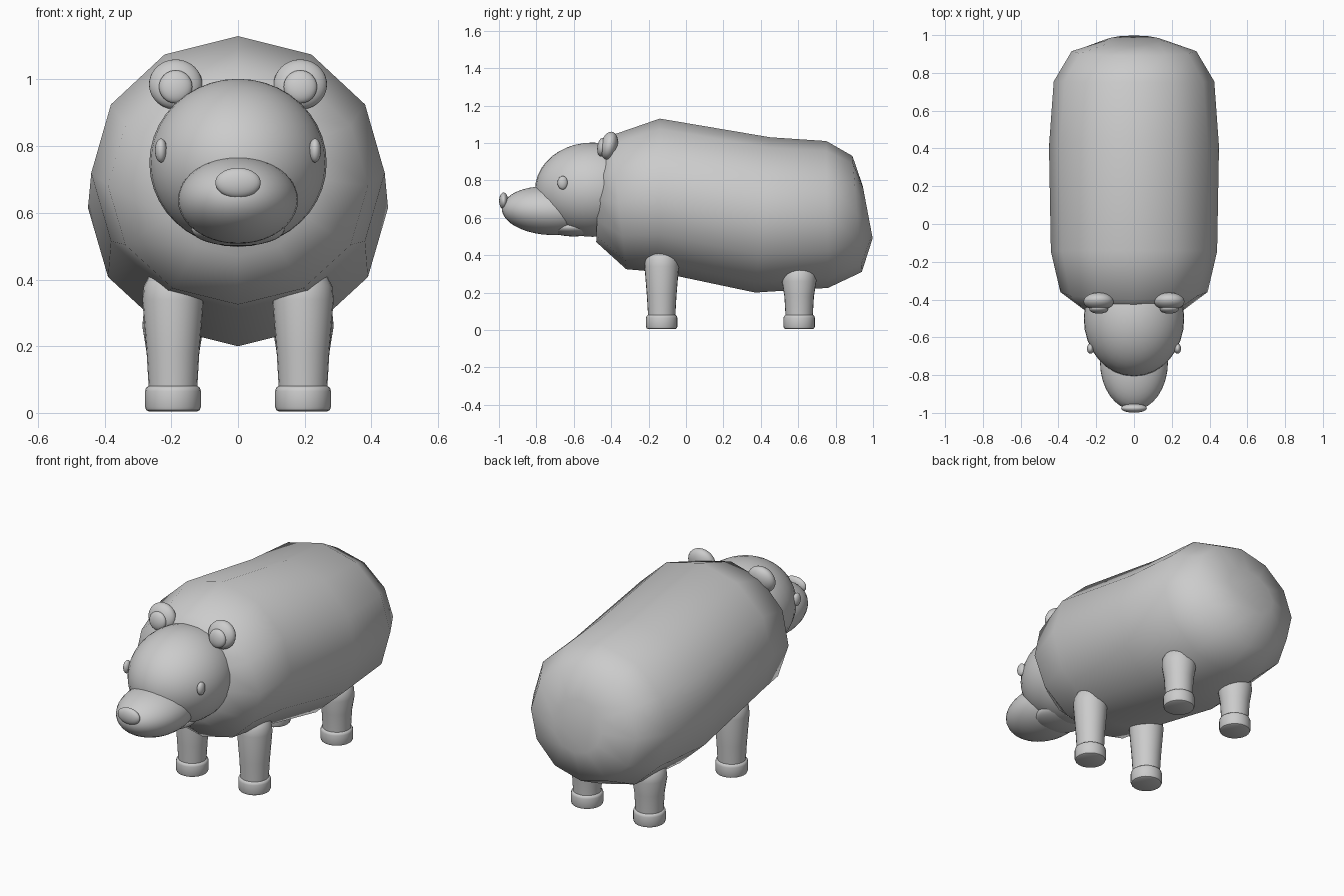
import bpy, bmesh, math
from mathutils import Matrix, Vector

cube = bpy.data.objects.get("Cube")
if cube:
    bpy.data.objects.remove(cube, do_unlink=True)

grey = bpy.data.materials.new("plain grey")
grey.use_nodes = True
grey.diffuse_color = (0.6, 0.6, 0.6, 1)
grey.node_tree.nodes["Principled BSDF"].inputs["Base Color"].default_value = (0.6, 0.6, 0.6, 1)


def finish(name, bm, angle=50):
    """Turn a bmesh into a smooth shaded grey object."""
    bmesh.ops.recalc_face_normals(bm, faces=bm.faces)
    mesh = bpy.data.meshes.new(name)
    bm.to_mesh(mesh)
    bm.free()
    obj = bpy.data.objects.new(name, mesh)
    bpy.context.collection.objects.link(obj)
    mesh.materials.append(grey)
    bpy.ops.object.select_all(action="DESELECT")
    obj.select_set(True)
    bpy.context.view_layer.objects.active = obj
    bpy.ops.object.shade_smooth_by_angle(angle=math.radians(angle))
    return obj


def loft(name, rings, angle=50):
    """Skin a list of equal-length point rings and cap both ends."""
    bm = bmesh.new()
    loops = [[bm.verts.new(p) for p in ring] for ring in rings]
    n = len(loops[0])
    for a, b in zip(loops, loops[1:]):
        for i in range(n):
            j = (i + 1) % n
            bm.faces.new((a[i], a[j], b[j], b[i]))
    bm.faces.new(loops[0])
    bm.faces.new(loops[-1])
    return finish(name, bm, angle)


def ellipsoid(name, centre, radii, tilt=0, segments=32, rows=20):
    bm = bmesh.new()
    bmesh.ops.create_uvsphere(bm, u_segments=segments, v_segments=rows, radius=1)
    bm.transform(Matrix.Translation(centre)
                 @ Matrix.Rotation(math.radians(tilt), 4, "X")
                 @ Matrix.Diagonal((*radii, 1)))
    return finish(name, bm)


def lathe(name, x, y, profile, sides=24):
    """Revolve (radius, height) pairs around a vertical axis."""
    rings = []
    for r, z in profile:
        rings.append([(x + r * math.cos(math.tau * i / sides),
                       y + r * math.sin(math.tau * i / sides), z)
                      for i in range(sides)])
    return loft(name, rings, 40)


# Body: twelve-sided rings given as top (y, z), bottom (y, z), half width
sections = [
    ((-0.465, 0.93), (-0.48, 0.47), 0.24),
    ((-0.40, 1.04), (-0.32, 0.325), 0.39),
    ((-0.14, 1.13), (-0.15, 0.31), 0.44),
    ((0.45, 1.03), (0.37, 0.20), 0.45),
    ((0.75, 1.01), (0.76, 0.225), 0.425),
    ((0.89, 0.93), (0.94, 0.31), 0.33),
    ((0.945, 0.77), (0.998, 0.49), 0.15),
]
rings = []
for top, bottom, width in sections:
    top, bottom = Vector((0, *top)), Vector((0, *bottom))
    mid, half = (top + bottom) / 2, (top - bottom) / 2
    rings.append([mid + half * math.cos(math.tau * i / 12)
                  + Vector((width * math.sin(math.tau * i / 12), 0, 0))
                  for i in range(12)])
loft("body", rings, 60)

# Head, muzzle, jaw and nose
ellipsoid("head", (0, -0.50, 0.75), (0.266, 0.307, 0.252))
ellipsoid("muzzle", (0, -0.73, 0.638), (0.18, 0.255, 0.13), tilt=-3)
ellipsoid("lower_jaw", (0, -0.60, 0.55), (0.14, 0.14, 0.05))
ellipsoid("nose", (0, -0.975, 0.69), (0.068, 0.024, 0.045))

for side, s in (("left", 1), ("right", -1)):
    # Eyes and ears
    ellipsoid(side + "_eye", (s * 0.231, -0.66, 0.787), (0.018, 0.027, 0.036))
    ellipsoid(side + "_ear", (s * 0.187, -0.41, 0.985), (0.08, 0.045, 0.076), tilt=-12)
    ellipsoid(side + "_inner_ear", (s * 0.187, -0.45, 0.978), (0.05, 0.024, 0.05), tilt=-8)

    # Legs taper down to a rounded foot
    for end, y, top in (("front", -0.13, 0.43), ("back", 0.605, 0.35)):
        x = s * 0.195
        lathe(f"{side}_{end}_leg", x, y,
              [(0.072, 0.06), (0.079, 0.18), (0.092, top - 0.09),
               (0.088, top - 0.05), (0.072, top - 0.02), (0.04, top), (0.01, top + 0.004)])
        lathe(f"{side}_{end}_foot", x, y,
              [(0.072, 0.004), (0.08, 0.008), (0.084, 0.018), (0.084, 0.065),
               (0.081, 0.075), (0.074, 0.08)])
